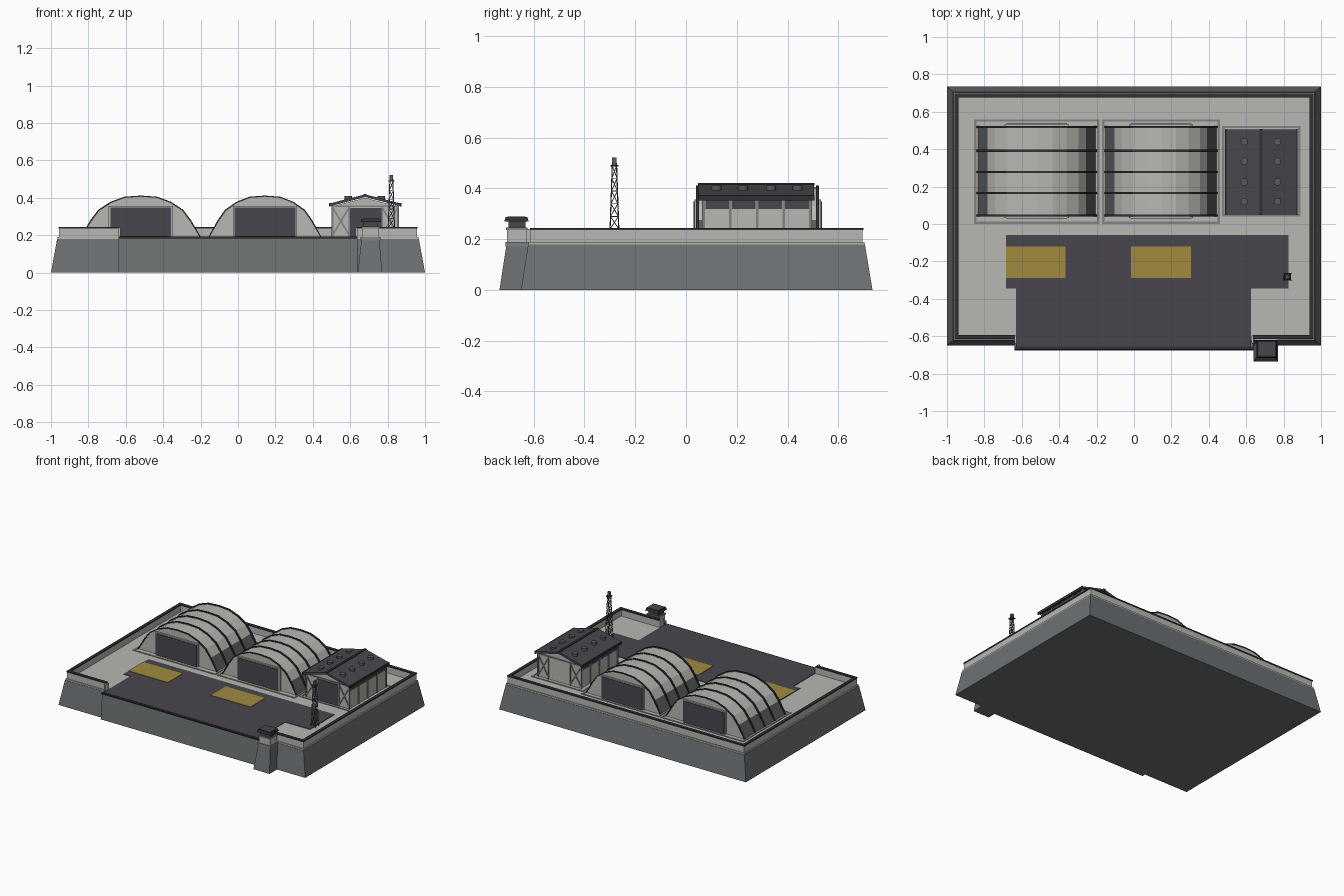
import bpy, bmesh
from math import pi
from mathutils import Vector

if "Cube" in bpy.data.objects:
    bpy.data.objects.remove(bpy.data.objects["Cube"])


def material(name, rgb):
    lin = [(c / 255) ** 2.2 for c in rgb] + [1]
    m = bpy.data.materials.new(name)
    m.use_nodes = True
    m.diffuse_color = lin
    m.node_tree.nodes["Principled BSDF"].inputs["Base Color"].default_value = lin
    return m


LIGHT = material("light concrete", (182, 182, 177))
BASE = material("base concrete", (108, 113, 115))
DARK = material("dark asphalt", (74, 72, 78))
TRIM = material("black trim", (50, 52, 54))
GREY = material("mid grey", (128, 130, 130))
SKIRT = material("skirt grey", (88, 91, 93))
YELLOW = material("marking yellow", (160, 138, 66))


def finish(name, bm, *mats):
    bmesh.ops.recalc_face_normals(bm, faces=bm.faces)
    me = bpy.data.meshes.new(name)
    bm.to_mesh(me)
    bm.free()
    for m in mats:
        me.materials.append(m)
    ob = bpy.data.objects.new(name, me)
    bpy.context.collection.objects.link(ob)
    return ob


def frustum(name, mat, low, high, z0, z1):
    """Tapered block; low and high are (x0, x1, y0, y1)."""
    bm = bmesh.new()
    rings = []
    for (x0, x1, y0, y1), z in ((low, z0), (high, z1)):
        rings.append([bm.verts.new((x, y, z)) for x, y in
                      ((x0, y0), (x1, y0), (x1, y1), (x0, y1))])
    a, b = rings
    bm.faces.new(a)
    bm.faces.new(b)
    for i in range(4):
        j = (i + 1) % 4
        bm.faces.new((a[i], a[j], b[j], b[i]))
    return finish(name, bm, mat)


def box(name, mat, x0, x1, y0, y1, z0, z1):
    return frustum(name, mat, (x0, x1, y0, y1), (x0, x1, y0, y1), z0, z1)


def extrude_y(name, mats, outline, y0, y1, rule=None):
    """Extrude an x-z outline along y."""
    bm = bmesh.new()
    f = bm.faces.new([bm.verts.new((x, y0, z)) for x, z in outline])
    new = bmesh.ops.extrude_face_region(bm, geom=[f])["geom"]
    bmesh.ops.translate(bm, vec=(0, y1 - y0, 0),
                        verts=[v for v in new if isinstance(v, bmesh.types.BMVert)])
    if rule:
        bm.normal_update()
        for f in bm.faces:
            f.material_index = rule(f)
    return finish(name, bm, *mats)


def frame(name, mat, x0, x1, y0, y1, w, z0, z1):
    """Rectangular border lying flat."""
    box(name + "_front", mat, x0, x1, y0, y0 + w, z0, z1)
    box(name + "_back", mat, x0, x1, y1 - w, y1, z0, z1)
    box(name + "_right", mat, x0, x0 + w, y0 + w, y1 - w, z0, z1)
    box(name + "_left", mat, x1 - w, x1, y0 + w, y1 - w, z0, z1)


def struts(name, mat, pairs, r):
    """Square bars between pairs of points, joined in one object."""
    bm = bmesh.new()
    for p, q in pairs:
        p, q = Vector(p), Vector(q)
        d = q - p
        m = d.to_track_quat('Z', 'Y').to_matrix().to_4x4()
        m.translation = (p + q) / 2
        vs = bmesh.ops.create_cube(bm, size=1)["verts"]
        bmesh.ops.scale(bm, vec=(2 * r, 2 * r, d.length), verts=vs)
        bmesh.ops.transform(bm, matrix=m, verts=vs)
    return finish(name, bm, mat)


# Platform: sloped base, floor slab, front ramp block
frustum("base", BASE, (-1, 1, -.65, .735), (-.967, .967, -.622, .705), 0, .18)
box("floor", LIGHT, -.965, .965, -.62, .703, .18, .19)
frustum("front_block", BASE, (-.64, .64, -.675, -.5), (-.64, .64, -.658, -.5), 0, .185)
box("front_block_lip", TRIM, -.64, .64, -.67, -.655, .183, .192)
box("apron_front", DARK, -.63, .625, -.656, -.345, .185, .194)
box("apron", DARK, -.685, .825, -.345, -.06, .185, .194)
for n, x in (("right", -.685), ("left", -.015)):
    box("yellow_marking_" + n, YELLOW, x, x + .32, -.29, -.12, .19, .197)


# Parapet walls with dark rail caps
def parapet(name, x0, x1, y0, y1):
    box(name, LIGHT, x0, x1, y0, y1, .185, .236)
    box(name + "_cap", TRIM, x0 - .003, x1 + .003, y0 - .003, y1 + .003, .236, .245)


parapet("parapet_back", -.958, .958, .68, .696)
for n, s in (("right", -1), ("left", 1)):
    xs = sorted((s * .942, s * .958))
    parapet("parapet_" + n, *xs, -.612, .68)
    xs = sorted((s * .64, s * .942))
    parapet("parapet_front_" + n, *xs, -.612, -.596)
    xs = sorted((s * .628, s * .64))
    box("parapet_end_" + n, LIGHT, *xs, -.64, -.596, .185, .24)


# Arched hangars
ARCH = [(.315, .19), (.263, .275), (.222, .33), (.158, .373), (.085, .4), (0, .406)]


def hangar(name, cx, k):
    half = [(x * k, z) for x, z in ARCH]
    pts = [(cx - x, z) for x, z in half] + [(cx + x, z) for x, z in half[-2::-1]]
    out = [(cx + (x - cx) * 1.022, z + (.006 if z > .2 else 0)) for x, z in pts]
    steep = lambda f: int(abs(f.normal.y) < .5 and abs(f.normal.x) > .5
                          and f.calc_center_median().z < .25)
    extrude_y(name + "_shell", (LIGHT, SKIRT), pts, .045, .52, steep)
    for i, y in enumerate((.04, .16, .272, .386, .512)):
        extrude_y(f"{name}_rib_{i}", (TRIM,), out + pts[::-1], y, y + .012)
    for n, y, s in (("front", .045, -1), ("back", .52, 1)):
        a, b = sorted((y, y + s * .012))
        box(f"{name}_{n}_door_frame", LIGHT, cx - .172, cx + .172, a, b, .19, .356)
        a, b = sorted((y, y + s * .016))
        box(f"{name}_{n}_door", DARK, cx - .163, cx + .163, a, b, .19, .348)
    frame(name + "_pad", GREY, cx - .336 * k, cx + .336 * k, 0, .56, .013, .188, .194)


hangar("right_hangar", -.52, 1)
hangar("middle_hangar", .144, .94)

# Shed with gabled roof
CX = .68
frame("shed_pad", GREY, .47, .89, .04, .525, .013, .188, .194)
extrude_y("shed_walls", (LIGHT,), [(.505, .19), (.855, .19), (.855, .355), (CX, .4), (.505, .355)],
          .07, .49)
extrude_y("shed_roof", (DARK,), [(.49, .355), (CX, .404), (.87, .355), (.87, .37), (CX, .418),
                                 (.49, .37)], .05, .505)
for s in (-1, 1):
    box("shed_eave", TRIM, CX + s * .19 - .004, CX + s * .19 + .004, .048, .507, .353, .372)
box("shed_ridge", TRIM, CX - .008, CX + .008, .048, .507, .412, .421)
for x in (.59, .767):
    for y in (.12, .225, .335, .44):
        bpy.ops.mesh.primitive_cylinder_add(vertices=12, radius=.02, depth=.022,
                                            location=(x, y, .4))
        vent = bpy.context.object
        vent.name = "roof_vent"
        vent.data.materials.append(SKIRT)
        bpy.ops.object.shade_smooth_by_angle(angle=pi / 5)
for n, y in (("front", .068), ("back", .492)):
    if n == "front":
        box("shed_door", DARK, .595, .77, y - .003, y + .004, .19, .345)
    bars = [((x, y, .19), (x, y, .36)) for x in (.505, .595, .77, .855)]
    bars += [((.505, y, .355), (.855, y, .355))]
    for a, b in ((.505, .595), (.855, .77)):
        bars += [((a, y, .2), (b, y, .35)), ((a, y, .35), (b, y, .2))]
    struts(f"shed_{n}_frame", GREY, bars, .004)
for n, x in (("right", .505), ("left", .855)):
    struts(f"shed_{n}_posts", GREY, [((x, .07 + i * .105, .19), (x, .07 + i * .105, .36))
                                     for i in range(5)], .005)
    for i in range(4):
        y = .076 + i * .105
        box(f"shed_{n}_window_{i}", DARK, x - .003, x + .003, y, y + .093, .32, .352)

# Corner watch post
frustum("watch_post_base", BASE, (.64, .77, -.735, -.6), (.66, .757, -.708, -.61), 0, .175)
box("watch_post_ledge", GREY, .655, .762, -.711, -.606, .172, .19)
box("watch_post_booth", LIGHT, .664, .754, -.706, -.628, .19, .245)
box("watch_post_sill", GREY, .66, .758, -.71, -.624, .236, .246)
box("watch_post_window", DARK, .669, .749, -.7, -.633, .246, .27)
frustum("watch_post_cap", TRIM, (.655, .765, -.716, -.62), (.66, .76, -.71, -.626), .27, .288)
box("watch_post_roof", DARK, .666, .754, -.704, -.632, .286, .29)

# Lattice radio mast
MX, MY = .82, -.282
levels = [.19 + i * .05 for i in range(7)]
corners = ((-1, -1), (1, -1), (1, 1), (-1, 1))


def corner(c, z):
    w = .019 - (z - .19) * .035
    return (MX + c[0] * w, MY + c[1] * w, z)


bars = [(corner(c, .19), corner(c, .5)) for c in corners]
for i, (z0, z1) in enumerate(zip(levels, levels[1:])):
    for a, b in zip(corners, corners[1:] + corners[:1]):
        bars.append((corner(a, z1), corner(b, z1)))
        bars.append((corner(a, z0), corner(b, z1)) if i % 2 else (corner(b, z0), corner(a, z1)))
struts("mast_lattice", SKIRT, bars, .0016)
box("mast_platform", TRIM, MX - .016, MX + .016, MY - .016, MY + .016, .486, .492)
box("mast_lamp", SKIRT, MX - .009, MX + .009, MY - .009, MY + .009, .492, .522)
